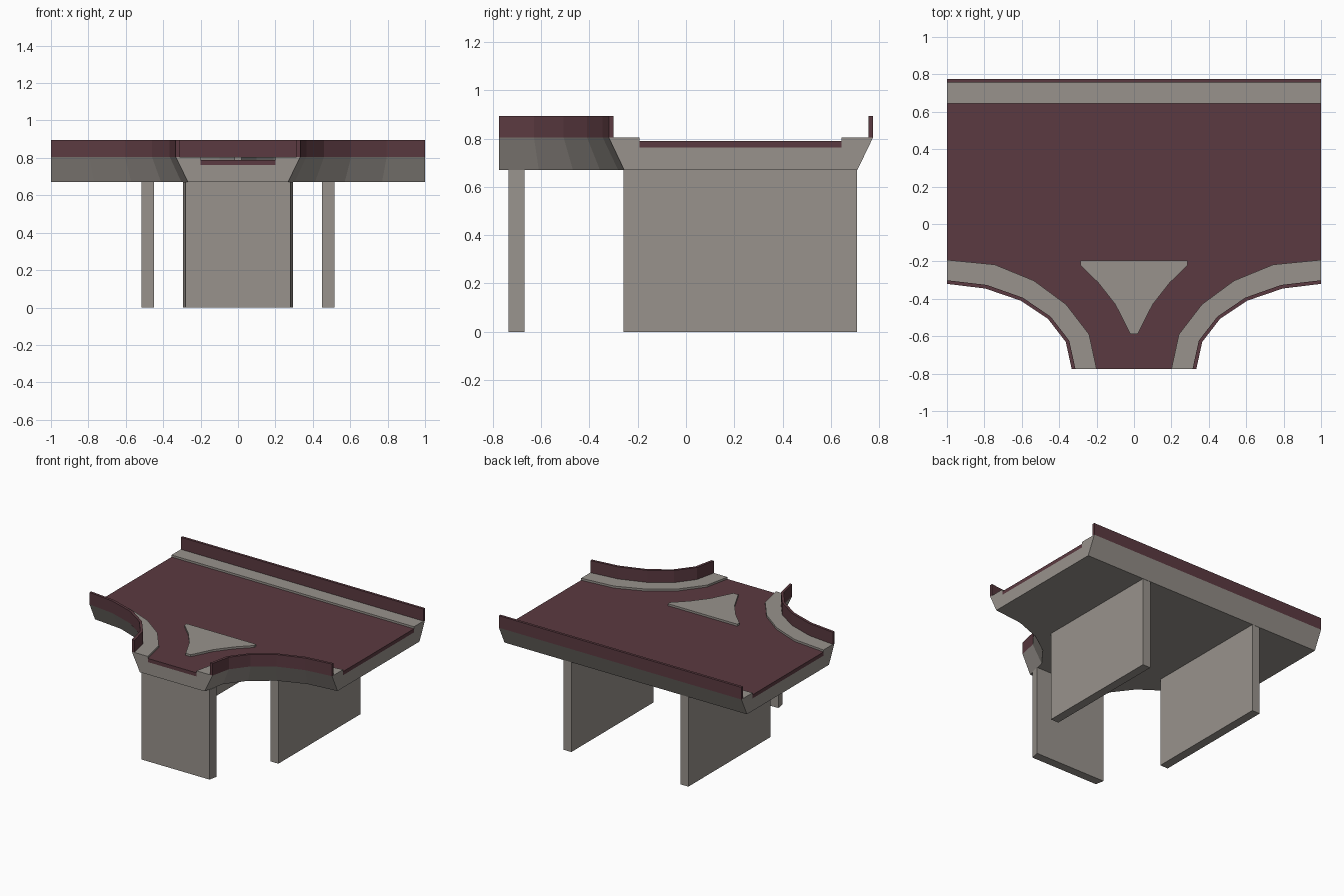
import bpy

cube = bpy.data.objects.get("Cube")
if cube:
    bpy.data.objects.remove(cube)


def material(name, rgb):
    mat = bpy.data.materials.new(name)
    mat.use_nodes = True
    mat.diffuse_color = (*rgb, 1)
    bsdf = next(n for n in mat.node_tree.nodes if n.type == 'BSDF_PRINCIPLED')
    bsdf.inputs["Base Color"].default_value = (*rgb, 1)
    return mat


concrete = material("grey concrete", (0.315, 0.29, 0.265))
red = material("dark red paving", (0.105, 0.042, 0.052))


def build(name, verts, faces, mat):
    import bmesh
    mesh = bpy.data.meshes.new(name)
    mesh.from_pydata(verts, [], faces)
    bm = bmesh.new()
    bm.from_mesh(mesh)
    bmesh.ops.recalc_face_normals(bm, faces=bm.faces)
    bm.to_mesh(mesh)
    bm.free()
    mesh.materials.append(mat)
    obj = bpy.data.objects.new(name, mesh)
    bpy.context.collection.objects.link(obj)
    return obj


def at_height(outline, z):
    return [(x, y, z) for x, y in outline]


def prism(name, outline, low, high, mat):
    n = len(outline)
    faces = [tuple(range(n)), tuple(range(n, 2 * n))]
    faces += [(i, (i + 1) % n, (i + 1) % n + n, i + n) for i in range(n)]
    return build(name, at_height(outline, low) + at_height(outline, high), faces, mat)


def mirrored(path):
    return [(-x, y) for x, y in reversed(path)]


def blend(a, b, t):
    return [(p[0] + (q[0] - p[0]) * t, p[1] + (q[1] - p[1]) * t) for p, q in zip(a, b)]


# Flared edge on the left side, and the straight back edge
outer_curve = [(0.333, -0.775), (0.365, -0.63), (0.46, -0.507), (0.605, -0.41), (0.795, -0.345), (1, -0.32)]
inner_curve = [(0.2, -0.775), (0.24, -0.59), (0.363, -0.43), (0.535, -0.303), (0.745, -0.217), (1, -0.192)]
outer_back = [(1, 0.775), (-1, 0.775)]
inner_back = [(1, 0.645), (-1, 0.645)]
outer = outer_curve + outer_back + mirrored(outer_curve)
inner = inner_curve + inner_back + mirrored(inner_curve)
under = blend(outer, inner, 0.5)

soffit, bed, road_top, walk_top, rail_top = 0.67, 0.763, 0.79, 0.805, 0.895

# Deck: sloped fascia, raised walkways and a recessed road bed
n = len(outer)
rings = [at_height(under, soffit), at_height(outer, walk_top),
         at_height(inner, walk_top), at_height(inner, bed)]
mouths = {len(outer_curve) - 1, len(outer_curve) + 1, n - 1}
faces = [tuple(range(n)), tuple(range(3 * n, 4 * n))]
for i in range(n):
    j = (i + 1) % n
    if i in mouths:
        faces.append(tuple(i + k * n for k in range(4)) + tuple(j + k * n for k in (3, 2, 1, 0)))
    else:
        faces += [(i + k * n, j + k * n, j + (k + 1) * n, i + (k + 1) * n) for k in range(3)]
build("deck", sum(rings, []), faces, concrete)

# Road surface
prism("road", inner, bed, road_top, red)

# Parapets along the three edges
rail_curve = blend(outer_curve, inner_curve, 0.15)
rail_back = blend(outer_back, inner_back, 0.15)
curve_strip = outer_curve + rail_curve[::-1]
prism("left_parapet", curve_strip, walk_top, rail_top, red)
prism("right_parapet", mirrored(curve_strip), walk_top, rail_top, red)
prism("back_parapet", outer_back + rail_back[::-1], walk_top, rail_top, red)

# Traffic island at the junction
island_side = [(0.02, -0.587), (0.1, -0.43), (0.19, -0.315), (0.287, -0.22), (0.287, -0.195)]
prism("traffic_island", island_side + mirrored(island_side), bed, walk_top, concrete)

# Supporting walls
wall = [(0.45, -0.26), (0.515, -0.26), (0.515, 0.708), (0.45, 0.708)]
prism("left_support_wall", wall, 0, soffit, concrete)
prism("right_support_wall", mirrored(wall), 0, soffit, concrete)
front_side = [(0.28, -0.735), (0.293, -0.67)]
prism("front_support_wall", front_side + mirrored(front_side), 0, soffit, concrete)
